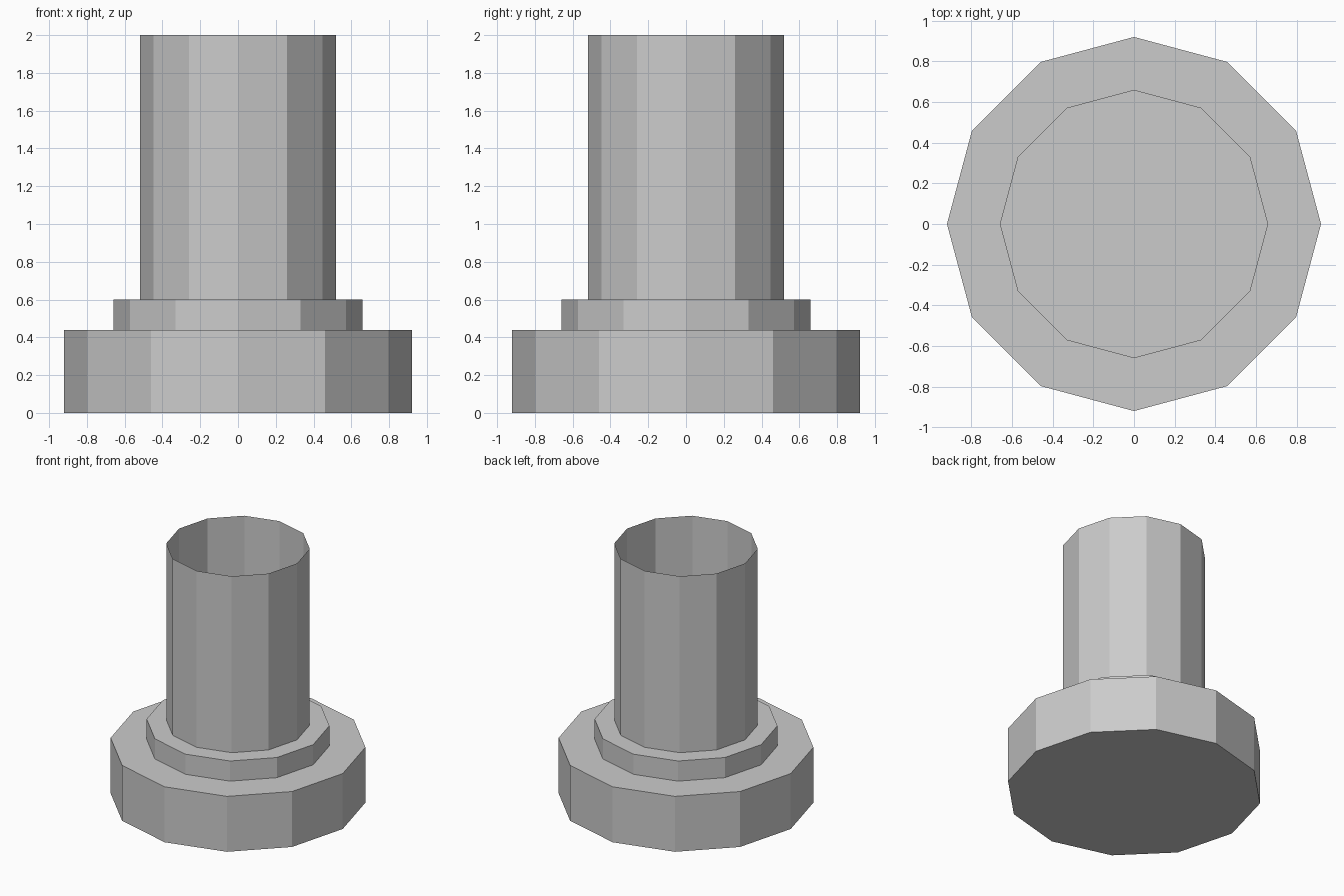
import bpy
import bmesh
from mathutils import Matrix

cube = bpy.data.objects.get("Cube")
if cube:
    bpy.data.objects.remove(cube, do_unlink=True)

SIDES = 12

# Single grey material
grey = bpy.data.materials.new("plain grey")
grey.use_nodes = True
colour = (0.6, 0.6, 0.6, 1.0)
grey.diffuse_color = colour
grey.node_tree.nodes["Principled BSDF"].inputs["Base Color"].default_value = colour


def prism(name, radius, bottom, top, capped=True):
    """Upright flat-sided cylinder, optionally open at both ends."""
    bm = bmesh.new()
    bmesh.ops.create_cone(
        bm, cap_ends=capped, segments=SIDES,
        radius1=radius, radius2=radius, depth=top - bottom,
        matrix=Matrix.Translation((0, 0, (bottom + top) / 2)))
    mesh = bpy.data.meshes.new(name)
    bm.to_mesh(mesh)
    bm.free()
    mesh.materials.append(grey)
    obj = bpy.data.objects.new(name, mesh)
    bpy.context.collection.objects.link(obj)
    return obj


# Wide foot, stepped collar, and a thin-walled tube open at the top
prism("base", 0.92, 0.0, 0.44)
prism("collar", 0.66, 0.44, 0.60)
prism("tube", 0.518, 0.60, 2.0, capped=False)
